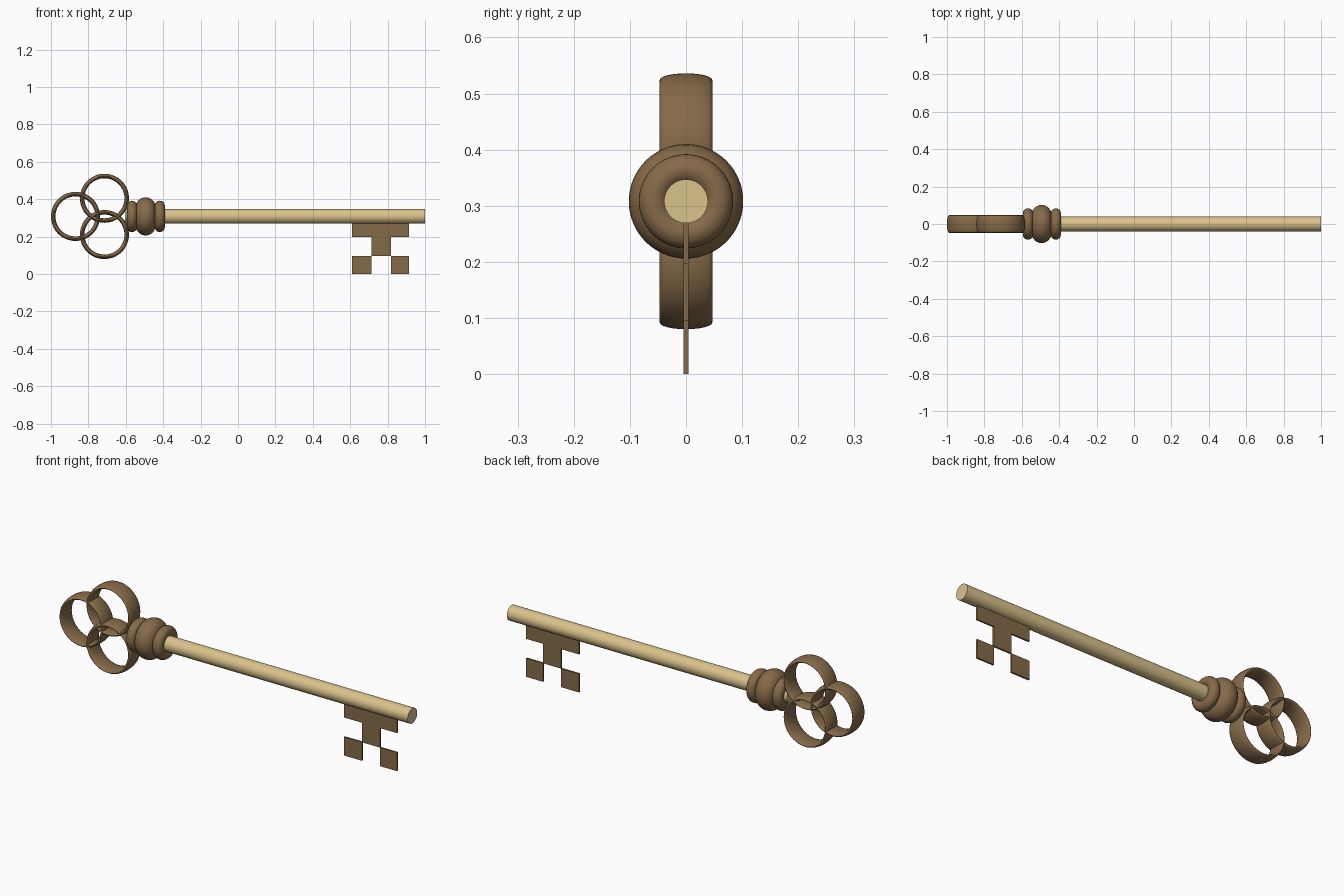
import bpy, math

if "Cube" in bpy.data.objects:
    bpy.data.objects.remove(bpy.data.objects["Cube"])

AXIS_Z = 0.308


def material(name, rgb):
    m = bpy.data.materials.new(name)
    m.diffuse_color = (*rgb, 1)
    m.use_nodes = True
    m.node_tree.nodes["Principled BSDF"].inputs["Base Color"].default_value = m.diffuse_color
    return m


brass = material("pale_brass", (0.70, 0.54, 0.26))
bronze = material("dark_bronze", (0.24, 0.145, 0.066))


def finish(name, mat, angle=40):
    ob = bpy.context.object
    ob.name = name
    ob.data.materials.append(mat)
    bpy.ops.object.transform_apply(location=False, rotation=True, scale=True)
    bpy.ops.object.shade_smooth_by_angle(angle=math.radians(angle))
    return ob


def torus(name, loc, rot, major, minor, stretch):
    """Torus whose section is stretched along its own axis."""
    bpy.ops.mesh.primitive_torus_add(location=loc, rotation=rot, major_radius=major,
                                     minor_radius=minor, major_segments=64, minor_segments=24)
    bpy.context.object.scale = (1, 1, stretch)
    return finish(name, bronze, 60)


def plate(name, x0, x1, z0, z1):
    bpy.ops.mesh.primitive_cube_add(size=1, location=((x0 + x1) / 2, 0, (z0 + z1) / 2))
    bpy.context.object.scale = (x1 - x0, 0.009, z1 - z0)
    return finish(name, bronze)


# Shaft along x
x0, x1 = -0.605, 1.0
bpy.ops.mesh.primitive_cylinder_add(vertices=48, radius=0.039, depth=x1 - x0,
                                    location=((x0 + x1) / 2, 0, AXIS_Z),
                                    rotation=(0, math.pi / 2, 0))
finish("shaft", brass)

# Three rounded collars on the shaft
for name, x, radius, half in (("collar_rear", -0.567, 0.084, 0.027),
                              ("collar_middle", -0.494, 0.102, 0.053),
                              ("collar_front", -0.418, 0.084, 0.027)):
    torus(name, (x, 0, AXIS_Z), (0, math.pi / 2, 0), radius - half, half, 1)

# Trefoil handle: three wide flat rings
for name, x, z in (("ring_end", -0.869, AXIS_Z),
                   ("ring_upper", -0.714, AXIS_Z + 0.097),
                   ("ring_lower", -0.714, AXIS_Z - 0.097)):
    torus(name, (x, 0, z), (math.pi / 2, 0, 0), 0.119, 0.012, 0.047 / 0.012)

# Thin key bit: top bar, stem and two teeth
plate("bit_bar", 0.61, 0.914, 0.197, 0.29)
plate("bit_stem", 0.714, 0.817, 0.096, 0.197)
plate("bit_tooth_inner", 0.61, 0.714, 0.0, 0.096)
plate("bit_tooth_outer", 0.817, 0.914, 0.0, 0.096)
